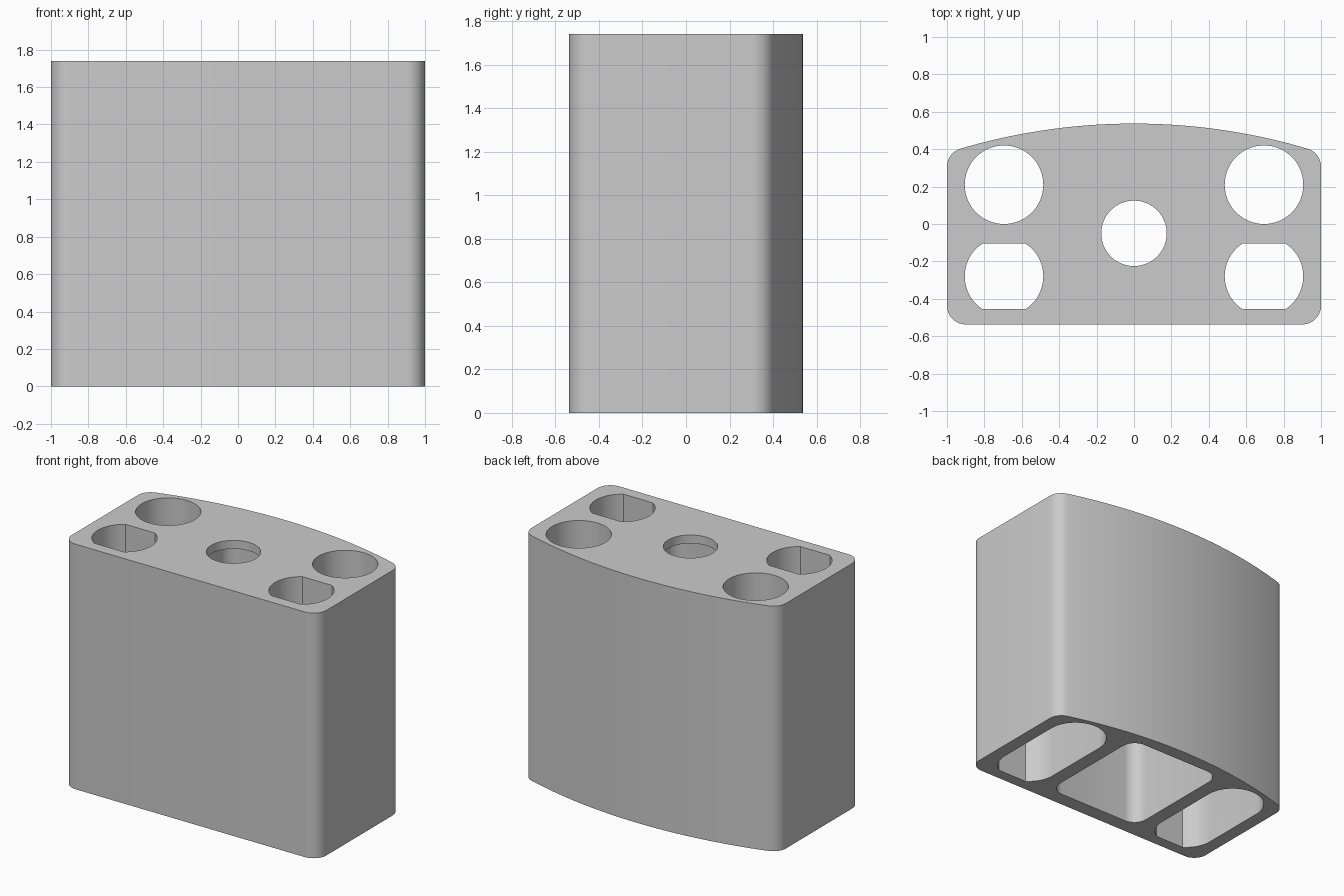
import bpy, bmesh
from math import sin, cos, asin, sqrt, pi, radians

if "Cube" in bpy.data.objects:
    bpy.data.objects.remove(bpy.data.objects["Cube"], do_unlink=True)

HEIGHT = 1.74
LID = 0.06          # thickness above the middle cavity
BRIDGE = 0.5        # depth of the bar between paired side holes
R = 0.1             # corner radius

grey = bpy.data.materials.new("light grey")
grey.use_nodes = True
colour = (0.6, 0.6, 0.6, 1)
grey.diffuse_color = colour
grey.node_tree.nodes["Principled BSDF"].inputs["Base Color"].default_value = colour


def arc(cx, cy, r, start, end, steps):
    """Points along an arc, angles in radians."""
    return [(cx + r * cos(start + (end - start) * i / steps),
             cy + r * sin(start + (end - start) * i / steps)) for i in range(steps + 1)]


def prism(name, outline, low, high):
    """Closed prism from a counter-clockwise outline."""
    bm = bmesh.new()
    base = bm.faces.new([bm.verts.new((x, y, low)) for x, y in outline])
    top = bmesh.ops.extrude_face_region(bm, geom=[base])["geom"]
    for v in top:
        if isinstance(v, bmesh.types.BMVert):
            v.co.z = high
    bmesh.ops.recalc_face_normals(bm, faces=bm.faces)
    mesh = bpy.data.meshes.new(name)
    bm.to_mesh(mesh)
    bm.free()
    obj = bpy.data.objects.new(name, mesh)
    mesh.materials.append(grey)
    bpy.context.collection.objects.link(obj)
    return obj


def cut(target, outline, low, high):
    """Remove a prism from the target and delete the cutter."""
    cutter = prism("cutter", outline, low, high)
    mod = target.modifiers.new("cut", 'BOOLEAN')
    mod.operation, mod.solver, mod.object = 'DIFFERENCE', 'EXACT', cutter
    bpy.context.view_layer.objects.active = target
    bpy.ops.object.modifier_apply(modifier=mod.name)
    bpy.data.objects.remove(cutter, do_unlink=True)


def rounded_rectangle(x0, x1, y0, y1, r):
    return (arc(x1 - r, y0 + r, r, -pi / 2, 0, 8) + arc(x1 - r, y1 - r, r, 0, pi / 2, 8)
            + arc(x0 + r, y1 - r, r, pi / 2, pi, 8) + arc(x0 + r, y0 + r, r, pi, 1.5 * pi, 8))


# Body: flat front, bowed back, rounded vertical corners
BOW = 3.27
BACK = 0.537
bow_y = BACK - BOW
half = asin((1 - R) / (BOW - R))
corner_y = bow_y + sqrt((BOW - R) ** 2 - (1 - R) ** 2)
body_outline = (
    arc(1 - R, -BACK + R, R, -pi / 2, 0, 10)
    + arc(1 - R, corner_y, R, 0, pi / 2 - half, 10)
    + arc(0, bow_y, BOW, pi / 2 - half, pi / 2 + half, 40)[1:-1]
    + arc(R - 1, corner_y, R, pi / 2 + half, pi, 10)
    + arc(R - 1, -BACK + R, R, pi, 1.5 * pi, 10))
body = prism("holder_body", body_outline, 0, HEIGHT)

# Middle cavity, open below, with a round hole in its lid
cut(body, rounded_rectangle(-0.38, 0.38, -0.43, 0.44, R), -0.1, HEIGHT - LID)
cut(body, arc(0, -0.05, 0.175, 0, 2 * pi, 64)[:-1], HEIGHT / 2, HEIGHT + 0.1)

# Side wells: round hole and flat-sided hole, joined into one slot below
HOLE = 0.21
flat = asin(0.175 / HOLE)
for x in (-0.695, 0.695):
    cut(body, arc(x, 0.21, HOLE, 0, 2 * pi, 64)[:-1], -0.1, HEIGHT + 0.1)
    cut(body, arc(x, -0.28, HOLE, -flat, flat, 20)
        + arc(x, -0.28, HOLE, pi - flat, pi + flat, 20), -0.1, HEIGHT + 0.1)
    cut(body, [(x - HOLE, -0.28), (x + HOLE, -0.28), (x + HOLE, 0.21), (x - HOLE, 0.21)],
        -0.1, HEIGHT - BRIDGE)

# Smooth curved walls, crisp rims
bpy.ops.object.select_all(action='DESELECT')
body.select_set(True)
bpy.context.view_layer.objects.active = body
bpy.ops.object.shade_smooth_by_angle(angle=radians(30))
